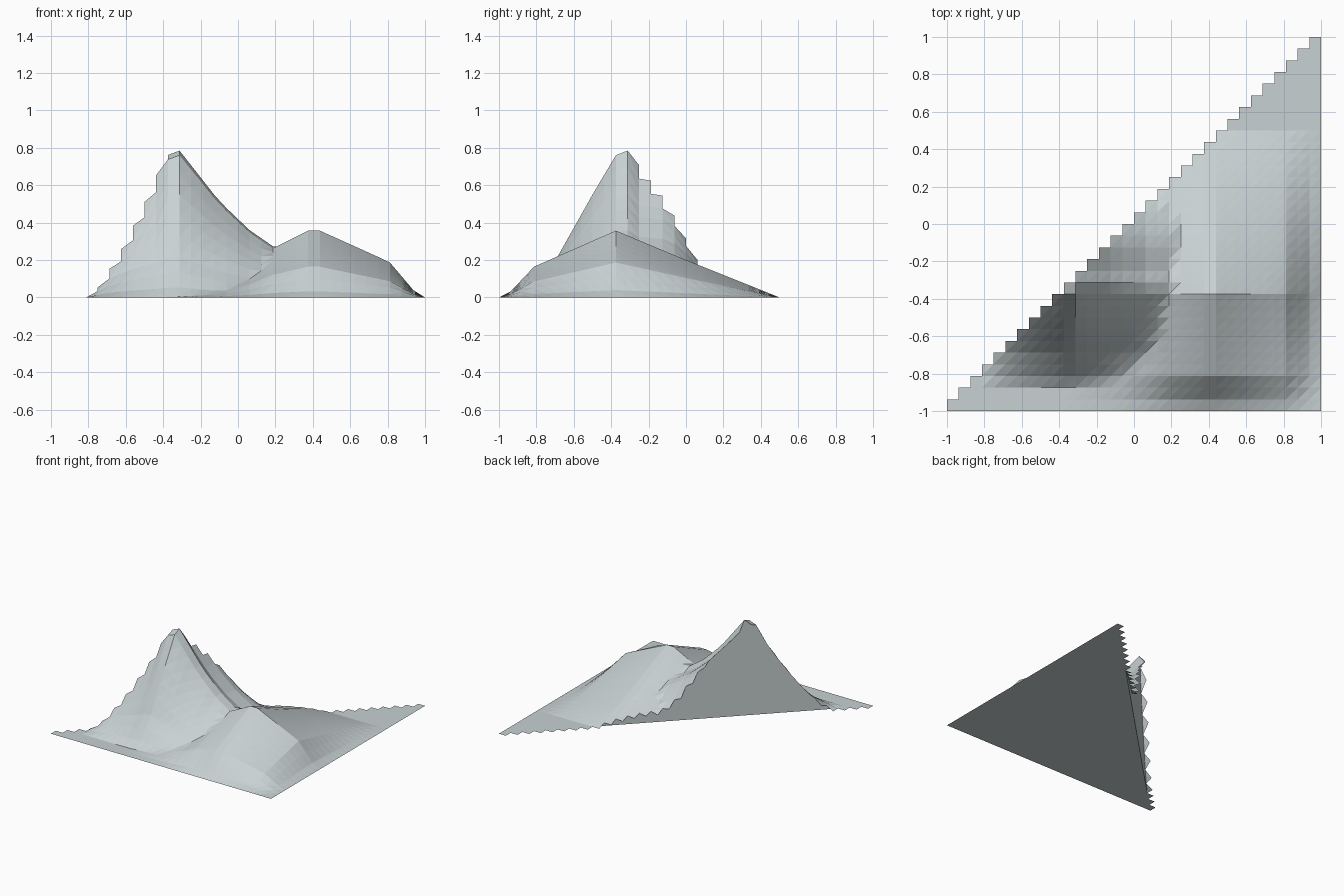
import bpy, bmesh

if "Cube" in bpy.data.objects:
    bpy.data.objects.remove(bpy.data.objects["Cube"])

N = 32
STEP = 2 / N


def interp(points, t):
    """Piecewise linear profile lookup."""
    if t <= points[0][0]:
        return points[0][1]
    for (a, va), (b, vb) in zip(points, points[1:]):
        if t <= b:
            return va + (vb - va) * (t - a) / (b - a)
    return points[-1][1]


# profiles of the tall peak (relative height across x and y)
PEAK_X = [(-0.81, 0), (-0.75, 0.25), (-0.69, 0.46), (-0.625, 0.59), (-0.56, 0.70),
          (-0.5, 0.78), (-0.4375, 0.86), (-0.375, 0.97), (-0.3125, 1), (-0.1, 0.655),
          (0.06, 0.46), (0.19, 0.345), (0.31, 0.17), (0.44, 0)]
PEAK_Y = [(-0.875, 0), (-0.81, 0.07), (-0.69, 0.27), (-0.5, 0.70), (-0.375, 0.968),
          (-0.3125, 1), (-0.25, 0.9), (-0.125, 0.87), (-0.06, 0.8), (0, 0.66),
          (0.06, 0.48), (0.14, 0.3), (0.38, 0)]
# profiles of the low hill
HILL_X = [(-0.38, 0), (-0.1, 0.17), (0.06, 0.42), (0.19, 0.74), (0.375, 1), (0.4375, 1),
          (0.81, 0.53), (0.9375, 0.11), (1, 0)]
HILL_Y = [(-1, 0), (-0.9375, 0.09), (-0.8125, 0.46), (-0.375, 1), (0, 0.56), (0.5, 0)]


def height(x, y):
    return max(0.785 * interp(PEAK_X, x) * interp(PEAK_Y, y),
               0.357 * interp(HILL_X, x) * interp(HILL_Y, y))


mat = bpy.data.materials.new("pale grey")
mat.diffuse_color = (0.58, 0.64, 0.65, 1)
mat.use_nodes = True
mat.node_tree.nodes["Principled BSDF"].inputs["Base Color"].default_value = mat.diffuse_color


def finish(name, bm):
    me = bpy.data.meshes.new(name)
    bm.to_mesh(me)
    bm.free()
    me.materials.append(mat)
    ob = bpy.data.objects.new(name, me)
    bpy.context.collection.objects.link(ob)


# terrain surface: half of a square grid with a stepped diagonal edge
bm = bmesh.new()
grid = {}


def vert(i, j):
    if (i, j) not in grid:
        x, y = -1 + i * STEP, -1 + j * STEP
        grid[i, j] = bm.verts.new((x, y, height(x, y)))
    return grid[i, j]


for i in range(N):
    for j in range(i + 1):
        a, b, c, d = vert(i, j), vert(i + 1, j), vert(i + 1, j + 1), vert(i, j + 1)
        bm.faces.new((a, b, c))
        bm.faces.new((a, c, d))
finish("terrain_surface", bm)

# flat underside and the upright diagonal cut
bm = bmesh.new()
bm.faces.new([bm.verts.new(p) for p in ((-1, -1, 0), (1, 1, 0), (1, -1, 0))])
for i in range(N):
    a, b = -1 + i * STEP, -1 + (i + 1) * STEP
    ha, hb = height(a, a), height(b, b)
    if ha + hb > 1e-5:
        pts = [(b, b, 0), (a, a, 0)]
        if ha > 0:
            pts.append((a, a, ha))
        if hb > 0:
            pts.append((b, b, hb))
        bm.faces.new([bm.verts.new(p) for p in pts])
finish("base_and_cut_wall", bm)
